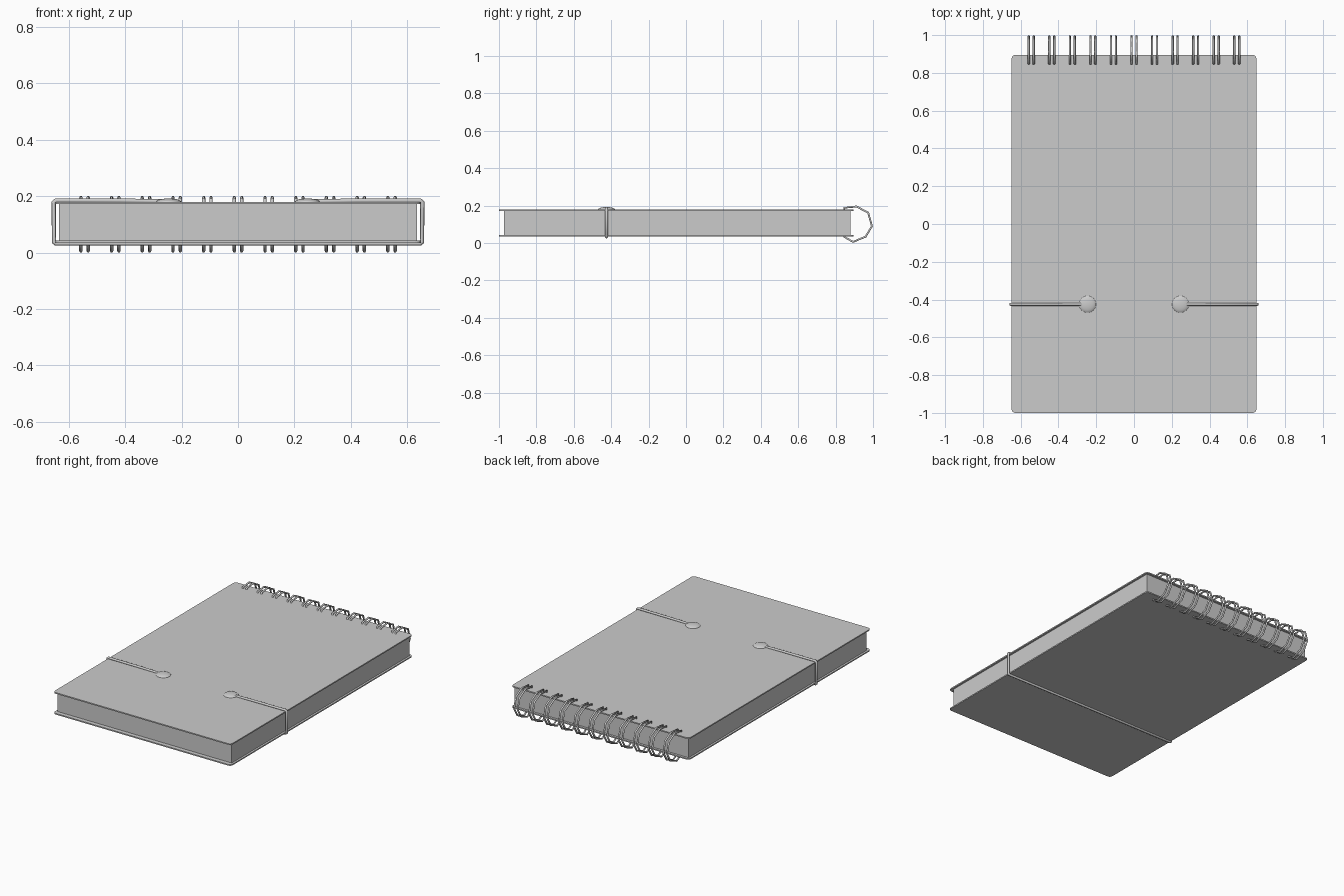
import bpy, bmesh, math

if "Cube" in bpy.data.objects:
    bpy.data.objects.remove(bpy.data.objects["Cube"])


def slab(name, x, y0, y1, z0, z1, r=0.0):
    """Box symmetric in x, with optionally rounded vertical corners."""
    bm = bmesh.new()
    pts = [(-x, y0), (x, y0), (x, y1), (-x, y1)]
    face = bm.faces.new([bm.verts.new((px, py, z0)) for px, py in pts])
    ext = bmesh.ops.extrude_face_region(bm, geom=[face])
    for v in ext["geom"]:
        if isinstance(v, bmesh.types.BMVert):
            v.co.z = z1
    if r:
        edges = [e for e in bm.edges if abs(e.verts[0].co.z - e.verts[1].co.z) > 1e-5]
        bmesh.ops.bevel(bm, geom=edges, offset=r, segments=4, profile=0.5, affect='EDGES')
    bmesh.ops.recalc_face_normals(bm, faces=bm.faces)
    me = bpy.data.meshes.new(name)
    bm.to_mesh(me)
    bm.free()
    ob = bpy.data.objects.new(name, me)
    bpy.context.collection.objects.link(ob)
    return ob


def wire(name, paths, radius, cyclic, res):
    """Round wire following one or more straight-segment paths."""
    cu = bpy.data.curves.new(name, 'CURVE')
    cu.dimensions = '3D'
    cu.bevel_depth = radius
    cu.bevel_resolution = res
    cu.use_fill_caps = True
    for path in paths:
        sp = cu.splines.new('POLY')
        sp.points.add(len(path) - 1)
        for p, co in zip(sp.points, path):
            p.co = (*co, 1)
        sp.use_cyclic_u = cyclic
    ob = bpy.data.objects.new(name, cu)
    bpy.context.collection.objects.link(ob)
    return ob


# Page block and the two covers
slab("pages", 0.635, -0.972, 0.88, 0.043, 0.174)
slab("bottom_cover", 0.648, -1.0, 0.895, 0.035, 0.043, 0.02)
slab("top_cover", 0.648, -1.0, 0.895, 0.172, 0.180, 0.02)

# Twin wire binding rings, closed through the holes in the covers
profile = [(0.847, 0.188), (0.912, 0.195), (0.974, 0.162), (0.994, 0.09),
           (0.960, 0.034), (0.893, 0.006), (0.847, 0.032)]
for i in range(11):
    cx = (i - 5) * 0.1088
    wire("binding_ring_%02d" % (i + 1),
         [[(cx + dx, y, z) for y, z in profile] for dx in (-0.013, 0.013)],
         0.006, True, 1)

# Elastic band wrapped round the back, ending at the two buttons
Y = -0.425
right = [(0.25, 0.181), (0.42, 0.184), (0.645, 0.185), (0.653, 0.178),
         (0.653, 0.038), (0.645, 0.032)]
loop = right + [(-x, z) for x, z in reversed(right)]
wire("elastic_band", [[(x, Y, z) for x, z in loop]], 0.008, False, 2)

# Low domed buttons holding the band ends
for side, s in (("left", -1), ("right", 1)):
    bpy.ops.mesh.primitive_uv_sphere_add(segments=24, ring_count=12, radius=1,
                                         location=(s * 0.246, Y, 0.179))
    ob = bpy.context.object
    ob.name = side + "_button"
    ob.scale = (0.045, 0.045, 0.013)
    bpy.ops.object.transform_apply(location=False, rotation=False, scale=True)
    # keep only the upper dome
    bm = bmesh.new()
    bm.from_mesh(ob.data)
    bmesh.ops.delete(bm, geom=[v for v in bm.verts if v.co.z < -1e-4], context='VERTS')
    bmesh.ops.holes_fill(bm, edges=bm.edges[:], sides=0)
    bm.to_mesh(ob.data)
    bm.free()
    bpy.ops.object.shade_smooth_by_angle()
